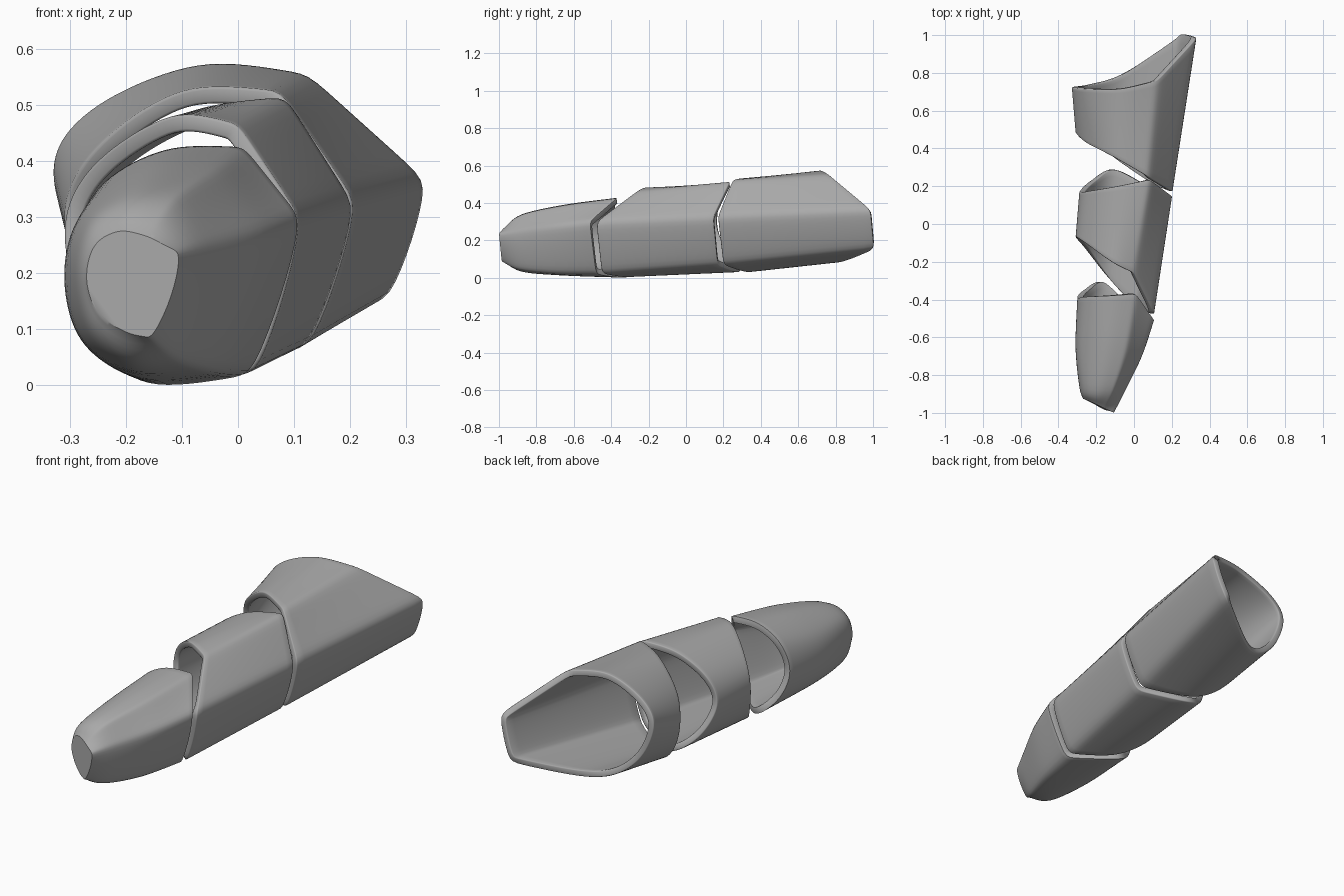
import bpy
import bmesh
import math
from mathutils import Vector

default_cube = bpy.data.objects.get("Cube")
if default_cube:
    bpy.data.objects.remove(default_cube, do_unlink=True)

# One grey plate colour
grey = bpy.data.materials.new("plate_grey")
grey.use_nodes = True
colour = (0.4, 0.4, 0.4, 1)
grey.diffuse_color = colour
grey.node_tree.nodes["Principled BSDF"].inputs["Base Color"].default_value = colour

SPAN_STEPS = 10
WALL = 0.03


def catmull(before, start, end, after, t):
    """Point on a smooth curve between start and end."""
    linear = end - before
    square = 2 * before - 5 * start + 4 * end - after
    cube = 3 * start - before - 3 * end + after
    return start + (linear * t + square * t * t + cube * t ** 3) / 2


def outline(ridge_top, ridge_side, ridge_low, *round_points):
    """Closed section: three ridges joined by straight walls, then a rounded flank."""
    points = [Vector(p) for p in (ridge_top, ridge_side, ridge_low, *round_points)]
    count = len(points)
    ridges = (0, 1, 2)
    ring = []
    for i in range(count):
        j = (i + 1) % count
        before = points[i] if i in ridges else points[i - 1]
        after = points[j] if j in ridges else points[(j + 1) % count]
        for step in range(SPAN_STEPS):
            point = catmull(before, points[i], points[j], after, step / SPAN_STEPS)
            if i == 1:
                # the side wall bows slightly outwards
                point.x += 0.012 * math.sin(math.pi * step / SPAN_STEPS)
            ring.append(point)
    # soften the ridges
    for _ in range(3):
        ring = [(ring[k - 1] + 2 * p + ring[(k + 1) % len(ring)]) / 4
                for k, p in enumerate(ring)]
    return ring


def loft(sections, steps):
    """Rings that blend smoothly through the sections from front to rear."""
    last = len(sections) - 1
    rings = []
    for i in range(last):
        group = [sections[max(i - 1, 0)], sections[i],
                 sections[i + 1], sections[min(i + 2, last)]]
        for step in range(steps):
            rings.append([catmull(*four, step / steps) for four in zip(*group)])
    rings.append(sections[last])
    return rings


def make_shell(name, sections, steps, capped=False):
    """Hollow plate with an even wall and softened rims."""
    bm = bmesh.new()
    rings = [[bm.verts.new(p) for p in ring] for ring in loft(sections, steps)]
    for front, rear in zip(rings, rings[1:]):
        for k in range(len(front)):
            n = (k + 1) % len(front)
            bm.faces.new((front[k], front[n], rear[n], rear[k]))
    if capped:
        bm.faces.new(reversed(rings[0]))
    mesh = bpy.data.meshes.new(name)
    bm.to_mesh(mesh)
    bm.free()
    mesh.materials.append(grey)
    shell = bpy.data.objects.new(name, mesh)
    bpy.context.collection.objects.link(shell)

    wall = shell.modifiers.new("wall", "SOLIDIFY")
    wall.thickness = WALL
    wall.offset = -1
    rim = shell.modifiers.new("soft_rim", "BEVEL")
    rim.width = 0.005
    rim.segments = 2
    rim.limit_method = "ANGLE"
    rim.angle_limit = math.radians(55)

    bpy.ops.object.select_all(action="DESELECT")
    shell.select_set(True)
    bpy.context.view_layer.objects.active = shell
    bpy.ops.object.shade_smooth_by_angle(angle=math.radians(35))
    return shell


# Fingertip plate: flat nose facet, swelling towards an open rear
nose = outline((-.16, -.975, .265), (-.105, -1, .237), (-.155, -.985, .085), (-.2, -.96, .095),
               (-.25, -.93, .13), (-.27, -.925, .19), (-.255, -.93, .25), (-.21, -.95, .275))
knuckle = outline((-.11, -.88, .335), (-.05, -.89, .25), (-.1, -.89, .045), (-.19, -.88, .035),
                  (-.265, -.87, .09), (-.29, -.86, .2), (-.265, -.87, .29), (-.19, -.88, .335))
belly = outline((-.04, -.66, .385), (.045, -.7, .275), (-.03, -.7, .022), (-.18, -.65, .015),
                (-.28, -.65, .08), (-.31, -.65, .2), (-.275, -.65, .31), (-.16, -.65, .385))
tip_rear = outline((.01, -.37, .425), (.11, -.515, .3), (.02, -.48, .018), (-.16, -.31, .003),
                   (-.265, -.35, .09), (-.3, -.39, .22), (-.25, -.385, .35), (-.13, -.38, .42))
make_shell("fingertip_plate", [nose, knuckle, belly, tip_rear], 6, capped=True)

# Middle plate: sleeve cut back on its rounded flank
middle_front = outline((0, -.26, .465), (.11, -.48, .3), (.03, -.45, .022), (-.14, -.28, .006),
                       (-.26, -.13, .1), (-.31, -.07, .27), (-.26, -.1, .39), (-.12, -.2, .48))
middle_rear = outline((.085, .235, .515), (.206, .145, .325), (.12, .17, .066), (-.1, .29, .03),
                      (-.23, .23, .11), (-.29, .17, .26), (-.24, .175, .39), (-.09, .2, .487))
make_shell("middle_plate", [middle_front, middle_rear], 10)

# Base plate: flared sleeve with a slanted rear opening
base_front = outline((.075, .25, .525), (.208, .17, .33), (.125, .2, .068), (-.1, .35, .03),
                     (-.24, .44, .13), (-.31, .485, .29), (-.255, .43, .42), (-.1, .35, .525))
base_rear = outline((.125, .76, .555), (.334, .985, .367), (.264, 1.005, .15), (-.05, .8, .08),
                    (-.24, .74, .18), (-.33, .725, .37), (-.265, .715, .49), (-.07, .715, .572))
make_shell("base_plate", [base_front, base_rear], 10)
